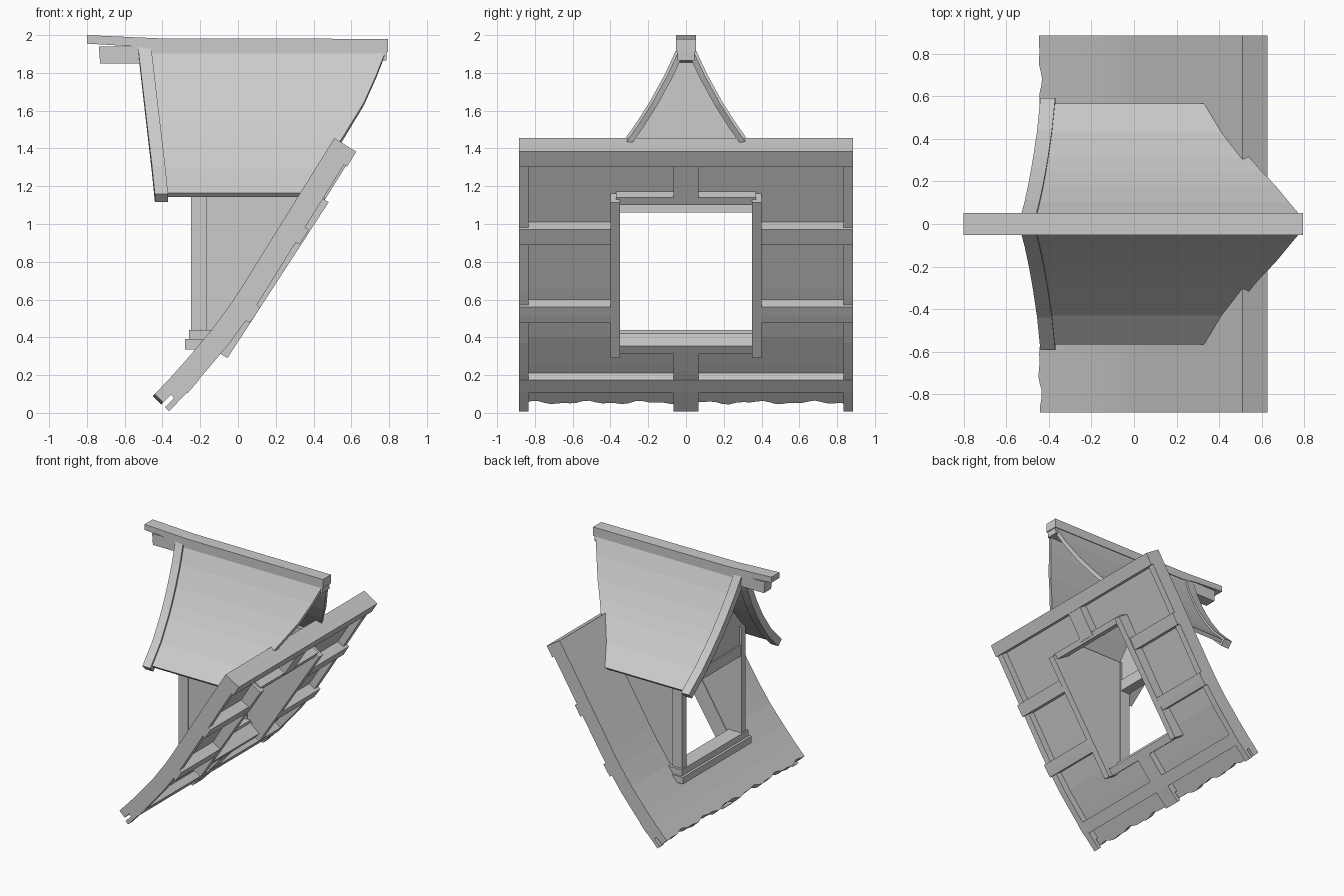
import bpy, bmesh, math
from mathutils import Vector

cube = bpy.data.objects.get("Cube")
if cube:
    bpy.data.objects.remove(cube)

grey = bpy.data.materials.new("plain_grey")
grey.use_nodes = True
grey.diffuse_color = (0.6, 0.6, 0.6, 1)
grey.node_tree.nodes["Principled BSDF"].inputs["Base Color"].default_value = (0.6, 0.6, 0.6, 1)


def loft(name, sections):
    """Skin equal-length closed loops and cap both ends."""
    bm = bmesh.new()
    rings = [[bm.verts.new(p) for p in loop] for loop in sections]
    n = len(rings[0])
    for a, b in zip(rings, rings[1:]):
        for i in range(n):
            j = (i + 1) % n
            bm.faces.new((a[i], a[j], b[j], b[i]))
    bm.faces.new(rings[0])
    bm.faces.new(rings[-1])
    bmesh.ops.recalc_face_normals(bm, faces=bm.faces)
    mesh = bpy.data.meshes.new(name)
    bm.to_mesh(mesh)
    bm.free()
    mesh.materials.append(grey)
    obj = bpy.data.objects.new(name, mesh)
    bpy.context.collection.objects.link(obj)
    return obj


def prism(name, outline, y0, y1):
    """Extrude an xz outline along y."""
    return loft(name, [[(x, y, z) for x, z in outline] for y in (y0, y1)])


def box(name, x0, x1, y0, y1, z0, z1):
    return prism(name, [(x0, z0), (x1, z0), (x1, z1), (x0, z1)], y0, y1)


# Outer line of the main roof, bottom to top, measured by length along it
PATH = [Vector(p) for p in ((-.45, .09), (-.35, .195), (-.257, .30), (-.135, .445),
                            (-.03, .59), (.035, .69), (.51, 1.455))]
LENGTHS = [0]
for a, b in zip(PATH, PATH[1:]):
    LENGTHS.append(LENGTHS[-1] + (b - a).length)
TOP = LENGTHS[-1]


def along(s):
    k = 0
    while k < len(PATH) - 2 and s > LENGTHS[k + 1]:
        k += 1
    return PATH[k].lerp(PATH[k + 1], (s - LENGTHS[k]) / (LENGTHS[k + 1] - LENGTHS[k]))


def under(s, d):
    """Point at length s, depth d below the outer line."""
    t = (along(s + .03) - along(s - .03)).normalized()
    return along(s) + Vector((t.y, -t.x)) * d


def band_outline(s0, s1, d0, d1):
    stops = [s0] + [s for s in LENGTHS if max(s0, .05) < s < s1 - .01] + [s1]
    return [under(s, d0) for s in stops] + [under(s, d1) for s in reversed(stops)]


def band(name, s0, s1, d0, d1, y0, y1):
    return prism(name, band_outline(s0, s1, d0, d1), y0, y1)


def wavy_band(name, s1, d, y0, y1):
    """Roof sheathing with a worn lower edge."""
    steps = max(2, round((y1 - y0) / .035))
    loops = []
    for i in range(steps + 1):
        y = y0 + (y1 - y0) * i / steps
        s0 = .012 + .009 * math.sin(y * 21) + .006 * math.sin(y * 47 + 1)
        loops.append([(p.x, y, p.y) for p in band_outline(s0, s1, 0, d)])
    return loft(name, loops)


HALF, SKIN = .885, .064
OPEN_LOW, OPEN_HIGH = .455, 1.335

# Main roof sheathing around the window opening
wavy_band("sheathing_left", TOP, SKIN, .375, HALF)
wavy_band("sheathing_right", TOP, SKIN, -HALF, -.375)
wavy_band("sheathing_below", OPEN_LOW, SKIN, -.375, .375)
band("sheathing_above", OPEN_HIGH, TOP, 0, SKIN, -.375, .375)

# Rafters with notched tails
for name, y0, y1, end in (("left_rafter", .835, HALF, TOP), ("right_rafter", -HALF, -.835, TOP),
                          ("centre_lower_rafter", -.065, .065, .42)):
    band(name, .07, end, SKIN, .118, y0, y1)
    band(name + "_tail", 0, .07, .088, .118, y0, y1)
band("centre_upper_rafter", OPEN_HIGH + .02, TOP, SKIN, .13, -.065, .065)

# Cross beams under the roof
band("top_beam", TOP - .094, TOP, 0, .137, -HALF, HALF)
band("bottom_beam", .135, .225, SKIN, .122, -HALF, HALF)
for side, label in ((1, "left"), (-1, "right")):
    for level, s in (("lower", .615), ("upper", 1.096)):
        band(f"{label}_{level}_purlin", s, s + .094, SKIN, .141, side * .38, side * HALF)

# Window frame on the underside
band("frame_head", OPEN_HIGH, OPEN_HIGH + .045, 0, .125, -.37, .37)
band("frame_foot", OPEN_LOW - .055, OPEN_LOW, 0, .12, -.37, .37)
for side, label in ((1, "left"), (-1, "right")):
    prism(label + "_frame_stile", [(-.056, .29), (.48, 1.115), (.36, 1.19), (-.16, .355)],
          side * .35, side * .40)

# Dormer roof section: (y, z) from ridge to eave
CURVE = [Vector(p) for p in ((.03, 1.935), (.10, 1.785), (.18, 1.64), (.25, 1.53),
                             (.31, 1.445), (.43, 1.295), (.565, 1.165))]
BACK = ((1.165, .335), (1.445, .545), (1.64, .665), (1.86, .765), (1.935, .79))


def back_x(z):
    for (z0, x0), (z1, x1) in zip(BACK, BACK[1:]):
        if z <= z1:
            break
    return x0 + (x1 - x0) * (z - z0) / (z1 - z0)


def front_x(z):
    return -.53 + .09 * (1.935 - z) / .77


def curve_normal(i):
    t = CURVE[min(i + 1, len(CURVE) - 1)] - CURVE[max(i - 1, 0)]
    t.normalize()
    return Vector((-t.y, t.x))


def roof_strip(name, side, start, end, outer, inner, extra=0):
    """Curved strip of the dormer roof, between x = start(z) and end(z)."""
    loops = []
    for i, p in enumerate(CURVE):
        q = p.copy()
        if i == len(CURVE) - 1:
            q += (CURVE[-1] - CURVE[-2]).normalized() * extra
        n = curve_normal(i)
        hi, lo = q + n * outer, q + n * inner
        a, b = start(p.y), end(p.y)
        loops.append([(a, side * hi.x, hi.y), (b, side * hi.x, hi.y),
                      (b, side * lo.x, lo.y), (a, side * lo.x, lo.y)])
    return loft(name, loops)


for side, label in ((1, "left"), (-1, "right")):
    roof_strip(label + "_dormer_roof", side, lambda z: front_x(z) + .02, back_x, 0, -.03)
    roof_strip(label + "_bargeboard", side, front_x, lambda z: front_x(z) + .07, .014, -.045, .025)

# Ridge cap with a raised front tip, and the ridge beam below it
prism("ridge_cap", [(-.80, 2.0), (-.42, 1.983), (.795, 1.98), (.795, 1.91),
                    (-.42, 1.92), (-.55, 1.94), (-.80, 1.955)], -.052, .052)
prism("ridge_beam", [(-.737, 1.94), (.79, 1.94), (.785, 1.865), (-.40, 1.85), (-.73, 1.85)],
      -.045, .045)

# Gable wall above the window
inside = [CURVE[i] - curve_normal(i) * .02 for i in range(len(CURVE) - 1)]
inside = [p for p in inside if p.x > 0] + [Vector((.40, 1.14))]
gable = [(p.x, p.y) for p in inside] + [(-p.x, p.y) for p in reversed(inside)]
loft("gable_wall", [[(x, y, z) for y, z in gable] for x in (-.235, -.18)])

# Dormer posts, side walls, lintel and sill
for side, label in ((1, "left"), (-1, "right")):
    box(label + "_post", -.25, -.165, side * .35, side * .405, .43, 1.30)
    prism(label + "_side_wall", [(-.18, .37), (-.07, .47), (.41, 1.22), (.41, 1.30), (-.18, 1.30)],
          side * .355, side * .395)
box("lintel", -.245, -.17, -.36, .36, 1.06, 1.15)
box("upper_sill", -.26, -.135, -.425, .425, .388, .44)
box("lower_sill", -.28, -.18, -.44, .44, .335, .39)
